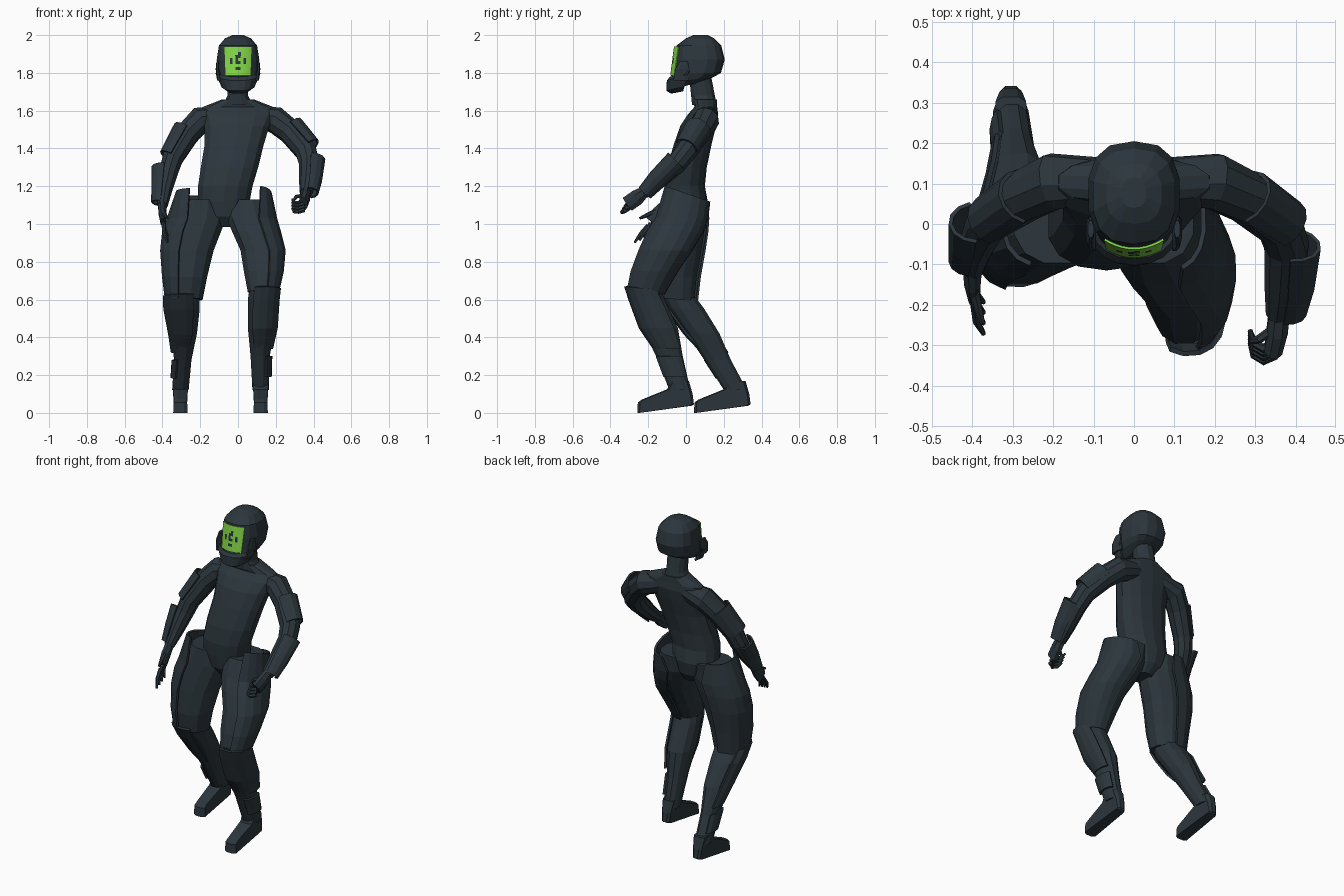
import bpy, bmesh, math
from mathutils import Vector

def material(name, rgb):
    m = bpy.data.materials.new(name)
    m.diffuse_color = (*rgb, 1)
    return m

SUIT = material("dark_slate", (0.025, 0.037, 0.046))
GREEN = material("visor_green", (0.23, 0.68, 0.065))

def finish(name, bm, mats=(SUIT,), thick=0):
    bmesh.ops.recalc_face_normals(bm, faces=bm.faces[:])
    me = bpy.data.meshes.new(name)
    bm.to_mesh(me)
    bm.free()
    ob = bpy.data.objects.new(name, me)
    bpy.context.collection.objects.link(ob)
    for m in mats:
        me.materials.append(m)
    if thick:
        s = ob.modifiers.new("thickness", 'SOLIDIFY')
        s.thickness, s.offset = thick, 0
    return ob

def skin(name, rings, closed, thick=0):
    """Join rings of points into a surface, capped when closed."""
    bm = bmesh.new()
    vs = [[bm.verts.new(p) for p in r] for r in rings]
    n = len(vs[0])
    for a, b in zip(vs, vs[1:]):
        for i in range(n if closed else n - 1):
            j = (i + 1) % n
            bm.faces.new((a[i], a[j], b[j], b[i]))
    if closed:
        bm.faces.new(vs[0])
        bm.faces.new(vs[-1])
    return finish(name, bm, thick=thick)

def angles(n, arc):
    if arc:
        return [math.radians(arc[0] + (arc[1] - arc[0]) * i / n) for i in range(n + 1)]
    return [2 * math.pi * (i + .5) / n for i in range(n)]

def loft(name, secs, n=12, arc=None, grow=0, e=.9, thick=.012):
    """Level sections: z, x0, x1, y0, y1 and optional slope of z over y."""
    rings = []
    for z, x0, x1, y0, y1, *sl in secs:
        cx, cy, rx, ry = (x0 + x1) / 2, (y0 + y1) / 2, (x1 - x0) / 2 + grow, (y1 - y0) / 2 + grow
        ring = []
        for a in angles(n, arc):
            c, s = math.cos(a), math.sin(a)
            dx = rx * math.copysign(abs(c) ** e, c)
            dy = ry * math.copysign(abs(s) ** e, s)
            ring.append((cx + dx, cy + dy, z + (sl[0] * dy if sl else 0)))
        rings.append(ring)
    return skin(name, rings, not arc, thick if arc else 0)

def tube(name, pts, ref, n=10, arc=None, thick=.01):
    """Path points: x, y, z, radius towards ref and optional second radius."""
    P = [Vector(p[:3]) for p in pts]
    rings = []
    for i, p in enumerate(pts):
        d = (P[min(i + 1, len(P) - 1)] - P[max(i - 1, 0)]).normalized()
        u = Vector(ref)
        u = (u - d * u.dot(d)).normalized()
        v = d.cross(u)
        r2 = p[4] if len(p) > 4 else p[3]
        rings.append([P[i] + u * p[3] * math.cos(a) + v * r2 * math.sin(a) for a in angles(n, arc)])
    return skin(name, rings, not arc, thick if arc else 0)

# Torso and neck
loft("torso", [(.985, -.11, 0, -.06, .06), (1.04, -.17, .03, -.1, .1), (1.12, -.215, .065, -.11, .115),
               (1.2, -.215, .08, -.115, .1), (1.3, -.2, .11, -.1, .11), (1.42, -.18, .14, -.065, .135),
               (1.52, -.18, .17, -.03, .16), (1.58, -.2, .2, .01, .17), (1.62, -.19, .19, .045, .165),
               (1.66, -.085, .085, .035, .165)], 14)
loft("neck", [(1.63, -.08, .08, .03, .165), (1.68, -.058, .055, .025, .155), (1.78, -.06, .06, .015, .135)])

# Helmet with chin guard
loft("helmet", [(1.735, -.055, .055, -.075, .1, .25), (1.765, -.095, .095, -.08, .155, .15),
                (1.80, -.11, .11, -.062, .185), (1.87, -.115, .115, -.06, .205), (1.945, -.103, .103, -.05, .187),
                (1.983, -.07, .07, 0, .15), (2, -.03, .03, .04, .115)], 14, e=.78)
loft("chin_guard", [(1.71, -.05, .05, -.075, .06, .2), (1.74, -.085, .085, -.098, .11, .3),
                    (1.80, -.113, .113, -.095, .15, .35), (1.815, -.108, .108, -.08, .15, .35)],
     10, (185, 355), e=.85, thick=.014)
for s in (-1, 1):
    loft("ear_guard", [(1.76, s * .1 - .012, s * .1 + .012, -.07, .02), (1.82, s * .109 - .01, s * .109 + .01, -.06, .02),
                       (1.86, s * .107 - .008, s * .107 + .008, -.035, .01)], 8)

# Visor: curved grid with dark cells
bm = bmesh.new()
N = 10
cell = {(4, 6), (5, 6), (4, 5), (5, 7), (2, 4), (4, 4), (5, 4), (7, 4), (7, 5), (2, 5), (4, 2), (5, 2)}
grid = [[None] * (N + 1) for _ in range(N + 1)]
for i in range(N + 1):
    for j in range(N + 1):
        x, z = (-.073 + .146 * i / N) * (.92 + .08 * j / N), 1.785 + .155 * j / N
        grid[i][j] = bm.verts.new((x, -.08 + 4.2 * x * x + .13 * (z - 1.79), z))
for i in range(N):
    for j in range(N):
        f = bm.faces.new((grid[i][j], grid[i + 1][j], grid[i + 1][j + 1], grid[i][j + 1]))
        f.material_index = int((i, j) in cell)
finish("visor", bm, (GREEN, SUIT), thick=.006)

# Arms
ARMS = {
    "left": (1, [(.08, .11, 1.575, .055), (.2, .105, 1.55, .072), (.28, .065, 1.485, .066), (.36, 0, 1.385, .06),
                 (.378, -.055, 1.315, .056), (.37, -.16, 1.22, .047), (.36, -.225, 1.165, .034)],
             [(.275, .065, 1.505, .076, .068), (.372, 0, 1.40, .066, .06)],
             [(.385, -.05, 1.335, .074, .056), (.38, -.15, 1.235, .063, .05), (.37, -.215, 1.165, .053, .04)]),
    "right": (-1, [(-.08, .11, 1.575, .055), (-.2, .105, 1.55, .072), (-.27, .07, 1.475, .066), (-.345, .02, 1.35, .058),
                   (-.365, 0, 1.285, .053), (-.39, -.055, 1.18, .044), (-.4, -.11, 1.1, .03)],
              [(-.265, .068, 1.495, .076, .068), (-.35, .01, 1.35, .066, .06)],
              [(-.385, .005, 1.295, .07, .055), (-.395, -.05, 1.2, .06, .046), (-.405, -.09, 1.11, .05, .038)]),
}
for side, (s, arm, upper, fore) in ARMS.items():
    ref = (s, 0, .3)
    tube(side + "_arm", arm, ref)
    tube(side + "_upper_arm_plate", upper, ref, 6, (-80, 80))
    tube(side + "_forearm_plate", fore, ref, 6, (-80, 80))

# Right hand: open, fingers trailing down
tube("right_palm", [(-.4, -.10, 1.11, .026, .03), (-.4, -.14, 1.06, .022, .042), (-.395, -.18, 1.01, .016, .04)], (-1, 0, 0), 8)
for k in range(4):
    t = (k - 1.5) * .02
    y, z = -.178 - t * .8, 1.01 - t * .6
    tube("right_finger", [(-.395, y, z, .011), (-.39, y - .03 - t * .3, z - .045, .01),
                          (-.372, y - .055 - t * .5, z - .09, .006)], (1, 0, 0), 6)
tube("right_thumb", [(-.395, -.16, 1.07, .012), (-.385, -.21, 1.045, .011), (-.375, -.245, 1.03, .007)], (1, 0, 0), 6)

# Left hand: half closed, fingers curling inward
tube("left_palm", [(.36, -.215, 1.175, .028, .03), (.355, -.26, 1.14, .028, .045), (.345, -.31, 1.105, .024, .045)], (1, 0, 0), 8)
for k in range(4):
    t = (k - 1.5) * .02
    y, z = -.308 - t * .5, 1.098 - t * .8
    tube("left_finger", [(.35, y, z, .013), (.32, y - .015, z - .01, .012), (.297, y - .002, z - .008, .01),
                         (.287, y + .03, z + .008, .006)], (0, 0, 1), 6)
tube("left_thumb", [(.345, -.26, 1.15, .012), (.31, -.285, 1.145, .011), (.29, -.29, 1.12, .007)], (0, 0, 1), 6)

# Legs: thigh, shin and armour shells
THIGH = {
    "left": [(1.13, -.06, .15, -.1, .11), (1.03, -.065, .19, -.15, .1), (.96, -.035, .21, -.195, .075),
             (.86, .01, .235, -.24, .015), (.75, .028, .225, -.28, -.06), (.64, .05, .2, -.3, -.13, -.1)],
    "right": [(1.13, -.3, -.08, -.1, .11), (1.03, -.36, -.06, -.115, .105), (.96, -.385, -.085, -.125, .1),
              (.86, -.395, -.125, -.14, .085), (.72, -.385, -.16, -.15, .06), (.6, -.37, -.185, -.135, .045, -.1)],
}
SHIN = {
    "left": [(.67, .06, .2, -.3, -.14), (.6, .05, .205, -.29, -.11), (.45, .05, .195, -.235, -.04),
             (.3, .065, .17, -.16, -.015), (.12, .075, .165, -.09, .025)],
    "right": [(.63, -.37, -.2, -.13, .04), (.55, -.38, -.2, -.095, .1), (.42, -.355, -.215, 0, .18),
              (.28, -.34, -.245, .095, .24), (.12, -.35, -.26, .2, .325)],
}
TOP = {"left": (1.16, .02, .16, -.1, .11, -.35), "right": (1.17, -.31, -.13, -.09, .09, -.2)}
for side in ("left", "right"):
    flip = side == "right"
    arc = lambda a, b: (180 - b, 180 - a) if flip else (a, b)
    loft(side + "_thigh", THIGH[side])
    loft(side + "_thigh_plate", [TOP[side]] + THIGH[side][1:], 8, arc(-72, 95), .013)
    loft(side + "_shin", SHIN[side])
    a, b, c, d, e = SHIN[side]
    # Shin guard flares forward and outward over the knee
    knee = (a[0] - .01, a[1] - .012 * flip, a[2] + .012 * (not flip), a[3] - .012, a[4], -.1)
    loft(side + "_shin_guard", [knee, b, c, (d[0] + .04, *d[1:])], 7, arc(-120, 40), .01)
    loft(side + "_ankle_guard", [d, tuple(p * .4 + q * .6 for p, q in zip(d, e))], 5, arc(-60, 50), .006)

    # Boot: side profile widened across x, rounded toe and heel
    cx, oy = (-.305, .3) if flip else (.12, 0)
    prof = [(-.258, .0), (-.255, .055), (-.235, .07), (-.1, .125), (-.08, .17), (.015, .17), (.035, .1), (.042, .045), (.03, .038)]
    half = [.038, .036, .034, .04, .042, .038, .03, .026, .03]
    rings = []
    for s, push in ((-1, 0), (-.5, 1), (.5, 1), (1, 0)):
        rings.append([(cx + s * h, y + oy + (push - 1) * .012 * (1 if y > -.05 else -1), z)
                      for (y, z), h in zip(prof, half)])
    skin(side + "_boot", rings, True)
